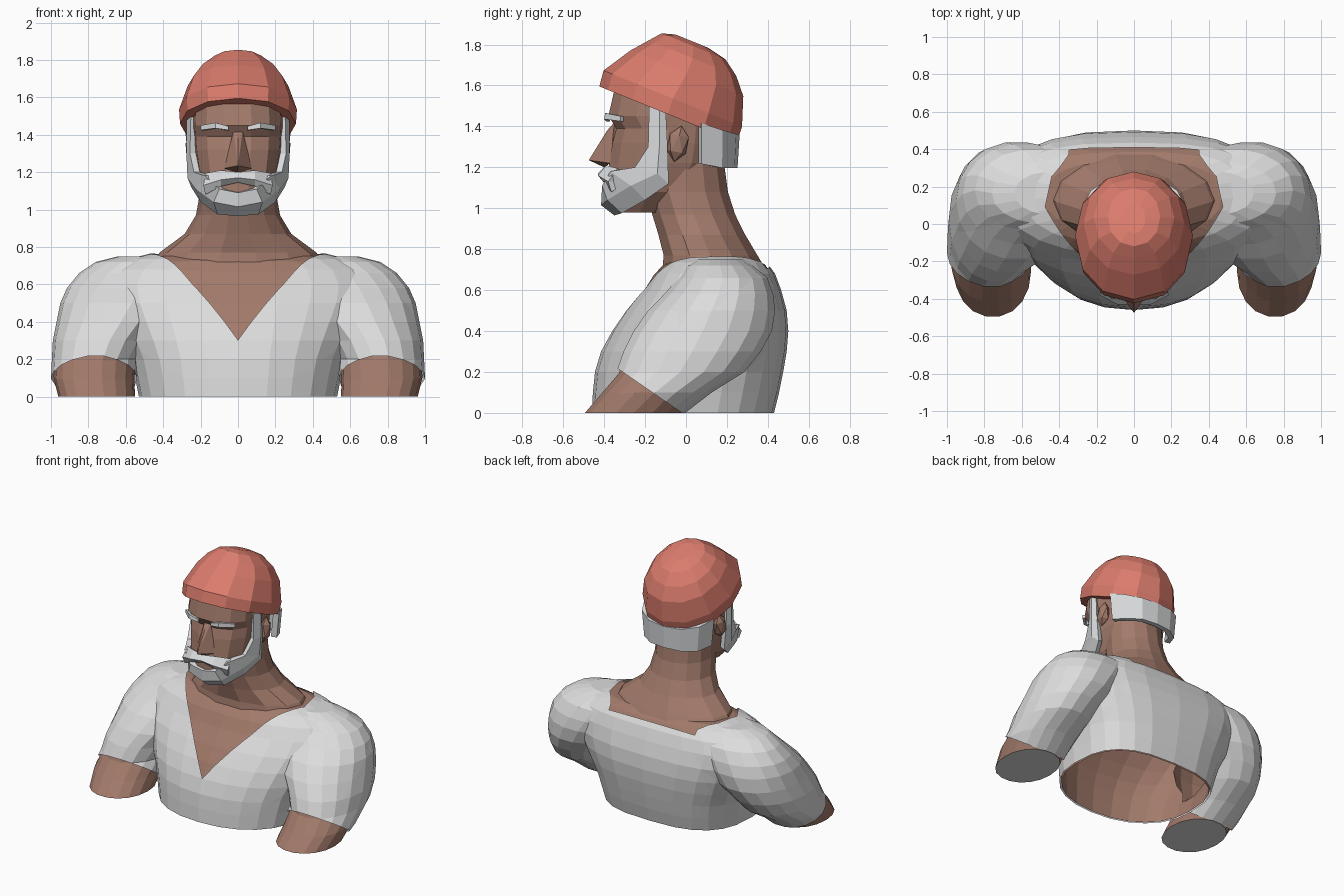
import bpy, bmesh, math
from mathutils import Vector, Matrix

if "Cube" in bpy.data.objects:
    bpy.data.objects.remove(bpy.data.objects["Cube"])


def material(name, rgb):
    m = bpy.data.materials.new(name)
    m.diffuse_color = (*rgb, 1)
    m.use_nodes = True
    m.node_tree.nodes["Principled BSDF"].inputs["Base Color"].default_value = m.diffuse_color
    return m


WHITE = material("white cotton", (0.72, 0.72, 0.72))
SKIN = material("brown skin", (0.36, 0.195, 0.145))
RED = material("red wool", (0.70, 0.20, 0.15))
HAIR = material("white hair", (0.70, 0.72, 0.73))


def add(name, bm, *mats):
    me = bpy.data.meshes.new(name)
    bm.to_mesh(me)
    bm.free()
    for m in mats:
        me.materials.append(m)
    ob = bpy.data.objects.new(name, me)
    bpy.context.collection.objects.link(ob)
    return ob


def loft(rings, n, p=2.0, p_back=None, bottom=True, top=True):
    """Stack of horizontal superellipses: (z, half width, y front, y back, centre x)."""
    bm = bmesh.new()
    loops = []
    for z, rx, y0, y1, cx in rings:
        loop = []
        for i in range(n):
            a = 2 * math.pi * i / n
            c, s = math.cos(a), math.sin(a)
            q = 2 / (p_back if p_back and s > 0 else p)
            loop.append(bm.verts.new((cx + rx * math.copysign(abs(c) ** q, c),
                                      (y0 + y1) / 2 + (y1 - y0) / 2 * math.copysign(abs(s) ** q, s), z)))
        loops.append(loop)
    for a, b in zip(loops, loops[1:]):
        for i in range(n):
            j = (i + 1) % n
            bm.faces.new((a[i], a[j], b[j], b[i]))
    if bottom:
        bm.faces.new(loops[0][::-1])
    if top:
        bm.faces.new(loops[-1])
    bmesh.ops.recalc_face_normals(bm, faces=bm.faces)
    return bm


def strip(name, columns, mat, thick, mirror=True):
    """Thick band through columns of points, mirrored across x = 0."""
    if mirror:
        columns = [[(-x, y, z) for x, y, z in c] for c in columns[:0:-1]] + columns
    bm = bmesh.new()
    vs = [[bm.verts.new(p) for p in c] for c in columns]
    for a, b in zip(vs, vs[1:]):
        for i in range(len(a) - 1):
            bm.faces.new((a[i], b[i], b[i + 1], a[i + 1]))
    ob = add(name, bm, mat)
    s = ob.modifiers.new("thickness", 'SOLIDIFY')
    s.thickness, s.offset = thick, -1
    return ob


def half_to_both(bm):
    g = bmesh.ops.duplicate(bm, geom=bm.verts[:] + bm.edges[:] + bm.faces[:])["geom"]
    bmesh.ops.scale(bm, vec=(-1, 1, 1), verts=[v for v in g if isinstance(v, bmesh.types.BMVert)])
    bmesh.ops.reverse_faces(bm, faces=[f for f in g if isinstance(f, bmesh.types.BMFace)])
    return bm


# Clothed body: torso joined with both arms, lower arms marked as skin
torso = add("torso_helper", loft([
    (0, .53, -.46, .43, 0), (.1, .55, -.455, .455, 0), (.2, .575, -.445, .475, 0),
    (.3, .62, -.415, .492, 0), (.4, .67, -.365, .50, 0), (.5, .72, -.30, .492, 0),
    (.6, .74, -.22, .465, 0), (.68, .69, -.17, .435, 0), (.735, .59, -.12, .395, 0),
    (.765, .47, -.07, .34, 0)], 24, 2.2, 2.8), WHITE, SKIN)

arm_rings = [(0, .215, -.51, .0, .755), (.1, .23, -.43, .13, .77), (.2, .23, -.345, .29, .765),
             (.3, .255, -.31, .37, .735), (.4, .29, -.26, .425, .68), (.5, .32, -.19, .44, .63),
             (.58, .33, -.11, .43, .585), (.66, .32, -.04, .40, .53), (.72, .29, .0, .33, .47),
             (.75, .2, .05, .28, .44)]
hem_co, hem_no = Vector((0, -.02, 0)), Vector((0, -.2, -.29)).normalized()
bm = half_to_both(loft(arm_rings, 18, 2.1))
bmesh.ops.bisect_plane(bm, geom=bm.verts[:] + bm.edges[:] + bm.faces[:], plane_co=hem_co, plane_no=hem_no)
for f in bm.faces:
    f.material_index = int((f.calc_center_median() - hem_co).dot(hem_no) > 0)
arms = add("arms_helper", bm, WHITE, SKIN)
arms.hide_render = True
mod = torso.modifiers.new("join", 'BOOLEAN')
mod.operation, mod.solver, mod.object = 'UNION', 'EXACT', arms
body = bpy.data.meshes.new_from_object(torso.evaluated_get(bpy.context.evaluated_depsgraph_get()))
for ob in (torso, arms):
    bpy.data.objects.remove(ob)


def is_base(f):
    return f.normal.z < -.9 and f.calc_center_median().z < .01


# Skin under the shirt: slightly shrunk body, open below the torso, closed at the arm stumps
bm = bmesh.new()
bm.from_mesh(body)
bm.normal_update()
bmesh.ops.delete(bm, geom=[f for f in bm.faces if is_base(f) and abs(f.calc_center_median().x) < .4], context='FACES')
bm.normal_update()
for v, no in [(v, v.normal.copy()) for v in bm.verts]:
    if v.co.z < .005:
        no.z = 0
    v.co -= no * .014
for f in bm.faces:
    f.material_index = 0 if is_base(f) else 1
add("chest_and_arms", bm, WHITE, SKIN)

# Shirt: neckline cut along a tilted convex V outline plus a plane at the back, hems open
bm = bmesh.new()
bm.from_mesh(body)
e = Vector((0, .8, .6))
outline = [(0, -.15), (.475, .53), (.44, .66), (.3, .78)]
outline += [(-x, v) for x, v in outline[:0:-1]]
planes = [(Vector((0, .41, .715)), Vector((0, .6, -.8)))]
for (x0, v0), (x1, v1) in zip(outline, outline[1:] + outline[:1]):
    planes.append((Vector((x0, 0, 0)) + e * v0, (Vector((v1 - v0, 0, 0)) - e * (x1 - x0)).normalized()))
for co, no in planes:
    bmesh.ops.bisect_plane(bm, geom=bm.verts[:] + bm.edges[:] + bm.faces[:], plane_co=co, plane_no=no)
bm.normal_update()
down = Vector((0, -.6, .8))
gone = []
for f in bm.faces:
    c = f.calc_center_median()
    in_neck = (c.z > .25 and (f.normal.dot(down) > 0 or c.z > .6)
               and all((c - co).dot(no) < 0 for co, no in planes))
    if in_neck or f.material_index == 1 or is_base(f):
        gone.append(f)
bmesh.ops.delete(bm, geom=gone, context='FACES')
add("shirt", bm, WHITE)

# Neck and head
add("neck", loft([(.72, .45, -.12, .385, 0), (.77, .42, -.115, .355, 0), (.87, .285, -.14, .295, 0),
                  (.97, .225, -.17, .245, 0), (1.08, .205, -.2, .21, 0), (1.3, .2, -.2, .18, 0)],
                 14, bottom=False), SKIN)
add("head", loft([(.98, .11, -.35, -.1, 0), (1.08, .19, -.395, .04, 0), (1.14, .205, -.395, .12, 0),
                  (1.22, .225, -.38, .165, 0), (1.32, .24, -.365, .18, 0), (1.39, .245, -.345, .18, 0),
                  (1.45, .25, -.385, .18, 0), (1.56, .245, -.36, .18, 0), (1.68, .18, -.28, .13, 0)],
                 14, 2.4), SKIN)

# Nose
bm = bmesh.new()
for p in [(-.025, -.35, 1.42), (.025, -.35, 1.42), (0, -.475, 1.235), (-.075, -.37, 1.22),
          (.075, -.37, 1.22), (0, -.40, 1.2), (0, -.3, 1.3), (0, -.385, 1.38)]:
    bm.verts.new(p)
bmesh.ops.convex_hull(bm, input=bm.verts[:])
add("nose", bm, SKIN)

# Ears
bm = bmesh.new()
bmesh.ops.create_icosphere(bm, subdivisions=1, radius=1,
                           matrix=Matrix.Translation((.245, -.04, 1.315)) @ Matrix.Rotation(-.2, 4, 'X')
                           @ Matrix.Diagonal((.04, .055, .09, 1)))
add("ears", half_to_both(bm), SKIN)

# Beard with sideburns, moustache, eyebrows and the hair at the nape
strip("beard", [
    [(0, -.35, .965), (0, -.415, 1.015), (0, -.41, 1.09)],
    [(.11, -.315, .975), (.13, -.385, 1.04), (.10, -.41, 1.11)],
    [(.2, -.2, 1.04), (.225, -.27, 1.11), (.175, -.37, 1.18)],
    [(.25, -.085, 1.12), (.27, -.14, 1.17), (.235, -.25, 1.2)],
    [(.262, -.09, 1.3), (.276, -.13, 1.3), (.257, -.185, 1.3)],
    [(.262, -.1, 1.5), (.276, -.13, 1.5), (.252, -.18, 1.5)]], HAIR, .035)
strip("moustache", [
    [(0, -.40, 1.145), (0, -.43, 1.17), (0, -.40, 1.2)],
    [(.09, -.40, 1.125), (.09, -.43, 1.16), (.09, -.39, 1.21)],
    [(.175, -.365, 1.08), (.185, -.38, 1.13), (.175, -.335, 1.195)]], HAIR, .03)
for side in (-1, 1):
    strip("eyebrow", [
        [(side * .05, -.392, 1.425), (side * .05, -.392, 1.445)],
        [(side * .12, -.40, 1.435), (side * .12, -.395, 1.465)],
        [(side * .2, -.32, 1.425), (side * .2, -.32, 1.45)]], HAIR, .02 * side, False)
strip("nape_hair", [
    [(0, .212, 1.2), (0, .222, 1.36)], [(.11, .2, 1.2), (.115, .208, 1.365)],
    [(.185, .15, 1.2), (.2, .155, 1.385)], [(.225, .06, 1.22), (.245, .06, 1.42)]], HAIR, .04)

# Cap, tilted back
bm = loft([(0, .31, -.36, .365, 0), (.08, .315, -.37, .36, 0), (.22, .27, -.285, .31, 0),
           (.3, .215, -.22, .24, 0), (.355, .14, -.175, .16, 0), (.375, .06, -.11, .06, 0)], 12, 2.1)
bm.transform(Matrix.Translation((0, -.09, 1.46)) @ Matrix.Rotation(-.385, 4, 'X'))
add("cap", bm, RED)
